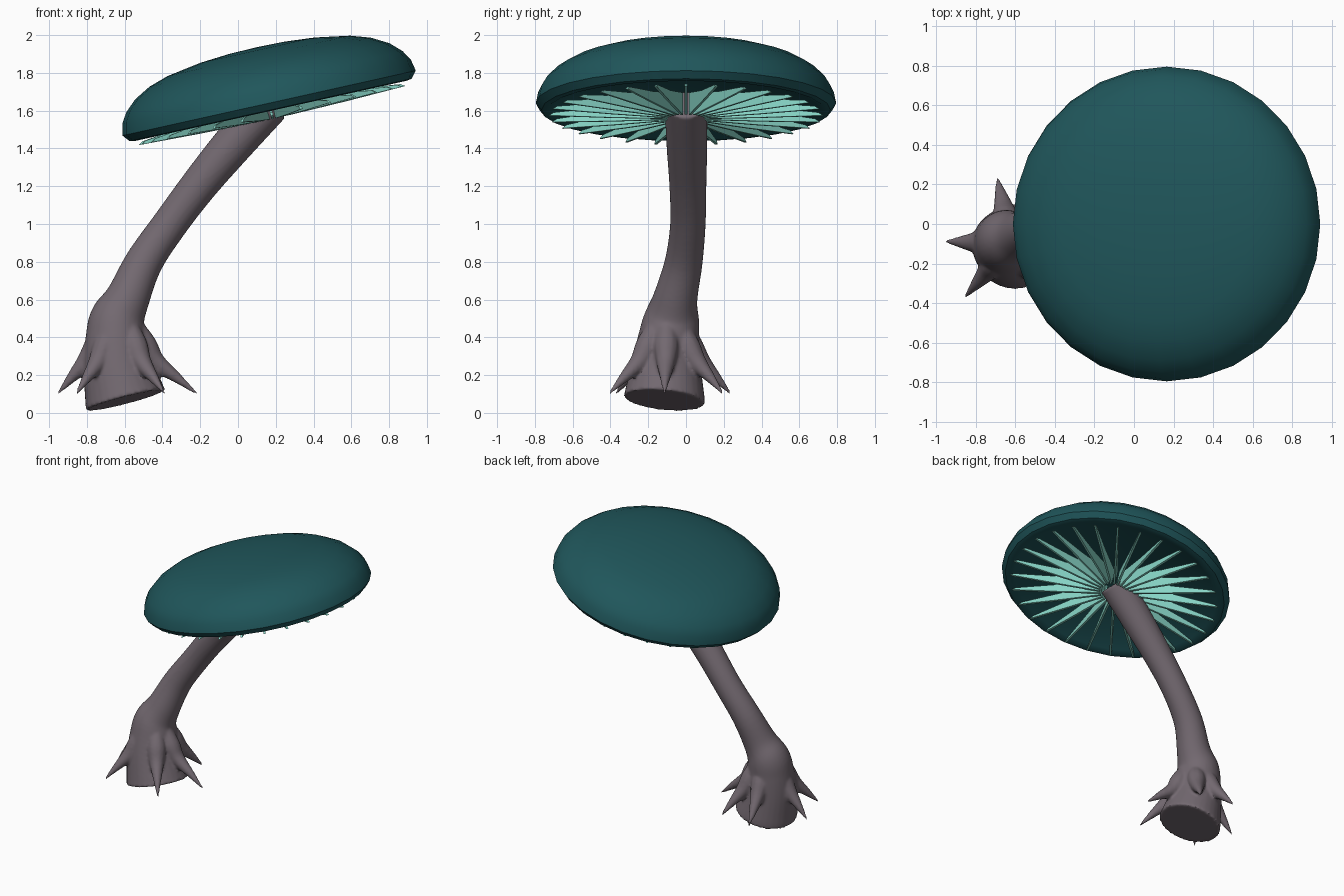
import bpy, bmesh, math
from mathutils import Matrix, Vector

cube = bpy.data.objects.get("Cube")
if cube:
    bpy.data.objects.remove(cube, do_unlink=True)


def material(name, rgb):
    mat = bpy.data.materials.new(name)
    mat.use_nodes = True
    mat.diffuse_color = (*rgb, 1)
    mat.node_tree.nodes["Principled BSDF"].inputs["Base Color"].default_value = (*rgb, 1)
    return mat


teal = material("deep teal", (0.014, 0.093, 0.104))
mint = material("pale mint", (0.25, 0.68, 0.58))
mauve = material("mauve grey", (0.17, 0.14, 0.162))


def finish(name, bm, mat, matrix=Matrix.Identity(4)):
    bmesh.ops.recalc_face_normals(bm, faces=bm.faces)
    mesh = bpy.data.meshes.new(name)
    bm.to_mesh(mesh)
    bm.free()
    mesh.materials.append(mat)
    obj = bpy.data.objects.new(name, mesh)
    bpy.context.collection.objects.link(obj)
    obj.matrix_world = matrix
    bpy.ops.object.select_all(action="DESELECT")
    obj.select_set(True)
    bpy.context.view_layer.objects.active = obj
    return obj


def bridge(bm, rings):
    for a, b in zip(rings, rings[1:]):
        n = len(a)
        for i in range(n):
            j = (i + 1) % n
            bm.faces.new((a[i], a[j], b[j], b[i]))


def spline(points, steps):
    """Catmull-Rom through points of (x, y, z, radius)."""
    pts = [Vector(p) for p in points]
    pts = [2 * pts[0] - pts[1]] + pts + [2 * pts[-1] - pts[-2]]
    out = []
    for p0, p1, p2, p3 in zip(pts, pts[1:], pts[2:], pts[3:]):
        for k in range(steps):
            t = k / steps
            out.append(0.5 * (2 * p1 + (p2 - p0) * t + (2 * p0 - 5 * p1 + 4 * p2 - p3) * t ** 2
                              + (3 * p1 - p0 - 3 * p2 + p3) * t ** 3))
    return out + [pts[-2]]


def add_tube(bm, points, sides, steps, start_normal=None):
    path = spline(points, steps)
    rings = []
    for i, p in enumerate(path):
        tangent = (path[min(i + 1, len(path) - 1)] - path[max(i - 1, 0)]).xyz.normalized()
        if i == 0 and start_normal:
            tangent = Vector(start_normal).normalized()
        v = Vector((0, 1, 0))
        v = (v - tangent * v.dot(tangent)).normalized()
        u = v.cross(tangent)
        ring = []
        for k in range(sides):
            a = math.tau * k / sides
            ring.append(bm.verts.new(p.xyz + (u * math.cos(a) + v * math.sin(a)) * p.w))
        rings.append(ring)
    bridge(bm, rings)
    bm.faces.new(rings[0])
    bm.faces.new(rings[-1])


# Leaning stem with a swollen, slanted foot
bm = bmesh.new()
add_tube(bm, [
    (-0.595, -0.115, 0.067, 0.217), (-0.635, -0.105, 0.25, 0.185),
    (-0.645, -0.09, 0.4, 0.162), (-0.635, -0.075, 0.5, 0.147),
    (-0.583, -0.055, 0.61, 0.117), (-0.497, -0.012, 0.8, 0.1),
    (-0.36, 0.01, 1.0, 0.094), (-0.21, 0.01, 1.2, 0.098),
    (-0.045, 0.005, 1.4, 0.107), (0.165, 0, 1.64, 0.115),
], 32, 6, start_normal=(-0.26, 0.1, 1))

# Thorn-like roots flaring around the foot: tip angle, reach from the foot axis
foot = Vector((-0.62, -0.1, 0))
for angle, reach in ((102, 0.345), (178, 0.335), (229, 0.36), (307, 0.385), (358, 0.405), (58, 0.35)):
    a = math.radians(angle)
    out = Vector((math.cos(a), math.sin(a), 0))
    profile = ((0.07, 0.47, 0.045), (0.125, 0.36, 0.066), (0.185, 0.27, 0.052),
               ((0.19 + reach) / 2, 0.185, 0.028), (reach, 0.1, 0.006))
    add_tube(bm, [(*(foot + out * d + Vector((0, 0, z))), r) for d, z, r in profile], 12, 4)

# Fuse stem and roots into one soft skin
stem = finish("stem_with_roots", bm, mauve)
remesh = stem.modifiers.new("fuse", "REMESH")
remesh.mode = "VOXEL"
remesh.voxel_size = 0.01
soften = stem.modifiers.new("soften", "SMOOTH")
soften.iterations = 5
for modifier in ("fuse", "soften"):
    bpy.ops.object.modifier_apply(modifier=modifier)
bpy.ops.object.shade_smooth_by_angle(angle=math.radians(50))

# Cap: revolved dome, turned-under rim and hollow underside, tilted up to one side
tilt = Matrix.Translation((0.165, 0, 1.64)) @ Matrix.Rotation(math.radians(-12.5), 4, "Y")
SIDES = 28
bm = bmesh.new()
rings = []
for r, h in ((0.15, 0.3), (0.31, 0.287), (0.495, 0.256), (0.6, 0.222), (0.69, 0.172),
             (0.75, 0.115), (0.782, 0.062), (0.795, 0), (0.765, -0.037), (0.735, -0.042),
             (0.7, -0.03), (0.6, 0.0), (0.35, 0.045), (0.1, 0.07)):
    rings.append([bm.verts.new((r * math.cos(math.tau * k / SIDES),
                                r * math.sin(math.tau * k / SIDES), h)) for k in range(SIDES)])
bridge(bm, rings)
for ring, h in ((rings[0], 0.303), (rings[-1], 0.07)):
    pole = bm.verts.new((0, 0, h))
    for k in range(SIDES):
        bm.faces.new((ring[k], ring[(k + 1) % SIDES], pole))
finish("cap", bm, teal, tilt)
bpy.ops.object.shade_smooth_by_angle(angle=math.radians(40))

# Radial gills: thin blades narrowing to a point near the rim
bm = bmesh.new()
blade = ((0.1, -0.085), (0.4, -0.079), (0.725, -0.068), (0.7, -0.052), (0.4, -0.018), (0.1, 0.035))
for k in range(SIDES):
    turn = Matrix.Rotation(math.tau * k / SIDES, 3, "Z")
    sides = [[bm.verts.new(turn @ Vector((r, s * 0.007, h))) for r, h in blade] for s in (-1, 1)]
    bridge(bm, sides)
    for face in sides:
        bm.faces.new(face)
finish("gills", bm, mint, tilt)
